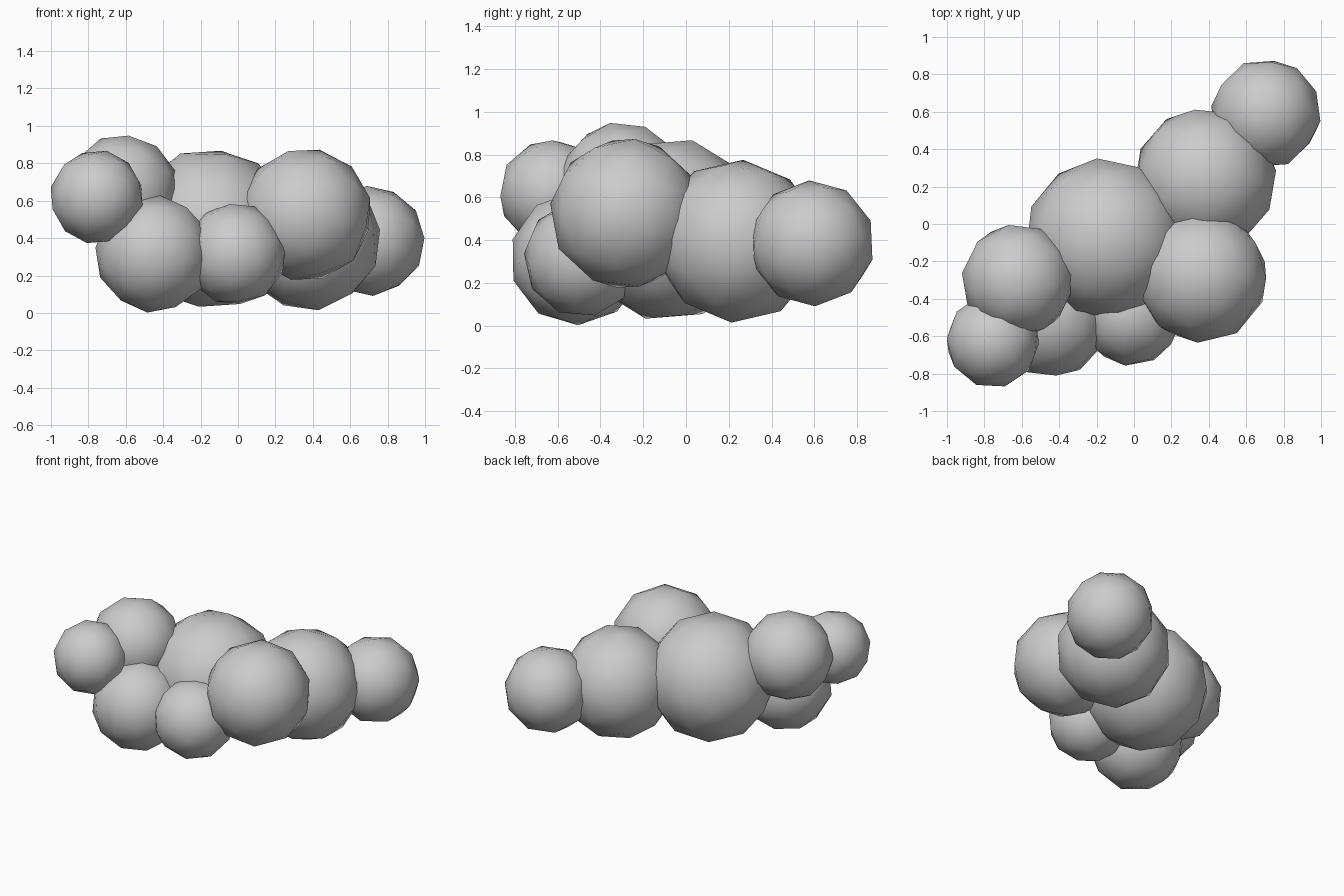
import bpy, math, random

if "Cube" in bpy.data.objects:
    bpy.data.objects.remove(bpy.data.objects["Cube"])

random.seed(4)

# Cloud puffs: name, centre, radius
PUFFS = [
    ("tail_puff",         (0.705, 0.59, 0.385), 0.295),
    ("rear_puff",         (0.38, 0.24, 0.395),  0.385),
    ("right_front_puff",  (0.36, -0.28, 0.525), 0.358),
    ("core_puff",         (-0.15, -0.08, 0.45), 0.435),
    ("left_top_puff",     (-0.62, -0.30, 0.65), 0.305),
    ("left_tip_puff",     (-0.755, -0.625, 0.62), 0.252),
    ("lower_left_puff",   (-0.45, -0.51, 0.315), 0.315),
    ("lower_front_puff",  (-0.015, -0.485, 0.315), 0.275),
]


def add_puff(name, centre, radius):
    """Low-poly smooth ball, turned at random so facets do not line up."""
    turn = [random.uniform(0, 2 * math.pi) for _ in range(3)]
    bpy.ops.mesh.primitive_ico_sphere_add(
        subdivisions=2, radius=radius, location=centre, rotation=turn)
    puff = bpy.context.object
    puff.name = name
    bpy.ops.object.shade_smooth()


for puff in PUFFS:
    add_puff(*puff)
